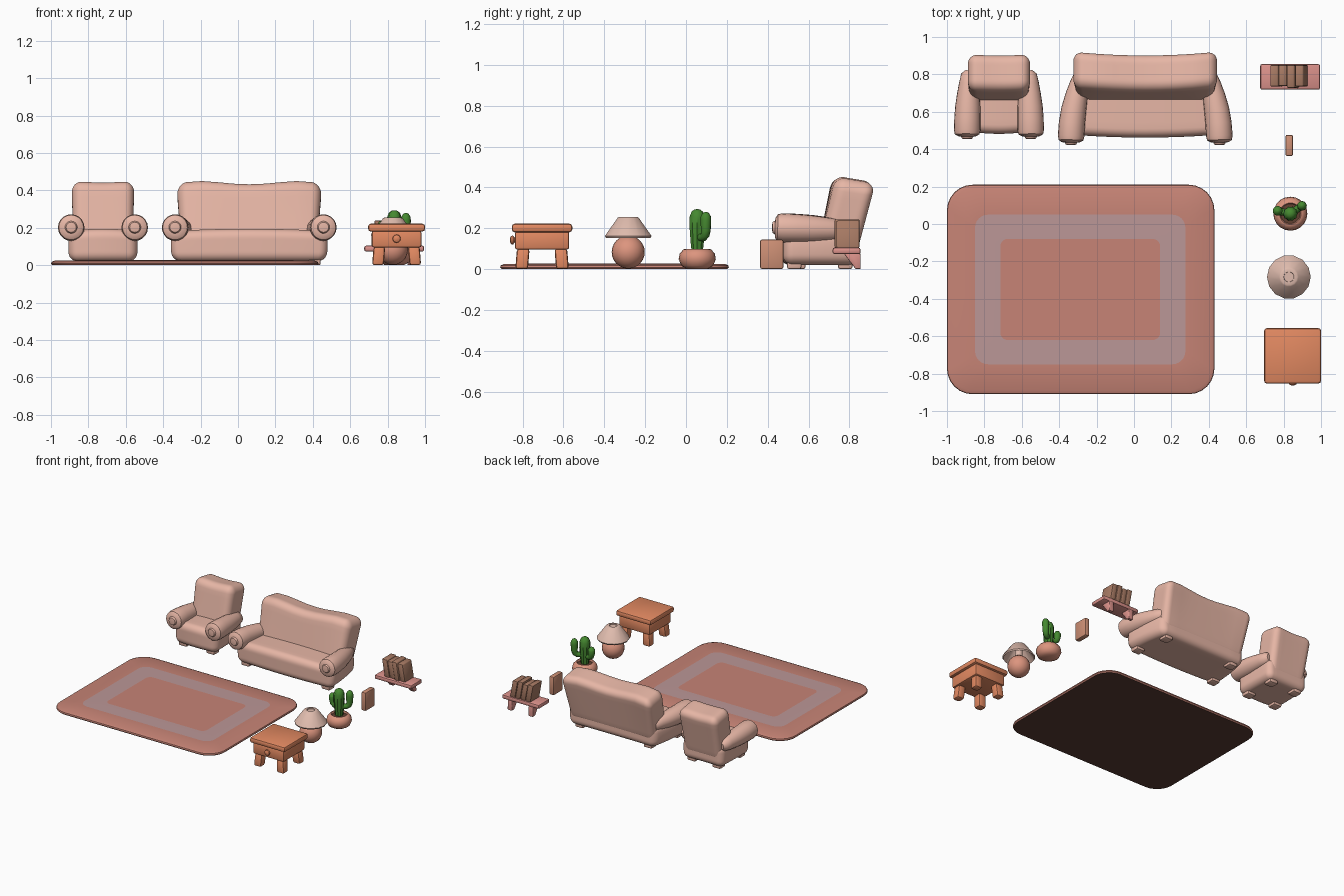
import bpy, bmesh
from math import sin, cos, pi, radians
from mathutils import Vector

if "Cube" in bpy.data.objects:
    bpy.data.objects.remove(bpy.data.objects["Cube"])


def mat(name, r, g, b):
    m = bpy.data.materials.new(name)
    m.diffuse_color = (r, g, b, 1)
    m.use_nodes = True
    m.node_tree.nodes["Principled BSDF"].inputs["Base Color"].default_value = m.diffuse_color
    return m


FABRIC = mat("fabric", .80, .47, .38)
RUG = mat("rug", .57, .23, .18)
BAND = mat("rug_band", .50, .31, .31)
UNDER = mat("rug_underside", .10, .045, .033)
WOOD = mat("orange_wood", .76, .25, .12)
CLAY = mat("clay", .72, .30, .21)
SHADE = mat("lampshade", .74, .50, .42)
GREEN = mat("cactus_green", .06, .25, .03)
SOIL = mat("soil", .12, .05, .03)
PINK = mat("pink_wood", .72, .29, .26)
BOOK = mat("book", .40, .20, .13)
BOOK2 = mat("book_light", .62, .28, .18)


def finish(name, bm, mats, angle=40):
    bmesh.ops.recalc_face_normals(bm, faces=bm.faces)
    me = bpy.data.meshes.new(name)
    bm.to_mesh(me)
    bm.free()
    for m in mats:
        me.materials.append(m)
    me.shade_smooth()
    me.set_sharp_from_angle(angle=radians(angle))
    ob = bpy.data.objects.new(name, me)
    bpy.context.collection.objects.link(ob)
    return ob


def soft_box(name, lo, hi, r, m, cuts=3, deform=None, angle=40):
    """Box with rounded edges; deform maps each point."""
    bm = bmesh.new()
    bmesh.ops.create_cube(bm, size=2)
    bmesh.ops.subdivide_edges(bm, edges=bm.edges, cuts=cuts, use_grid_fill=True)
    lo, hi = Vector(lo), Vector(hi)
    mid, half = (lo + hi) / 2, (hi - lo) / 2
    for v in bm.verts:
        q, d = Vector(), Vector()
        for i in range(3):
            t, inner = v.co[i], half[i] - r
            s = 1 if t > 0 else -1
            q[i] = inner * max(-1, min(1, t * 2))
            d[i] = s * max(0, abs(t) * 2 - 1)
        p = mid + q + d.normalized() * r
        v.co = deform(p) if deform else p
    return finish(name, bm, [m], angle)


def skin(bm, rings):
    """Bridge rings of points, returning the face strips."""
    loops = [[bm.verts.new(p) for p in ring] for ring in rings]
    n = len(loops[0])
    strips = [[bm.faces.new((a[i], a[(i + 1) % n], b[(i + 1) % n], b[i]))
               for i in range(n)] for a, b in zip(loops, loops[1:])]
    return loops, strips


def tube(name, pts, radii, ref, m, n=16):
    """Round tube along a path."""
    pts, rings = [Vector(p) for p in pts], []
    for i, p in enumerate(pts):
        t = (pts[min(i + 1, len(pts) - 1)] - pts[max(i - 1, 0)]).normalized()
        a = (Vector(ref) - t * t.dot(Vector(ref))).normalized()
        b = t.cross(a)
        rings.append([p + radii[i] * (a * cos(k * 2 * pi / n) + b * sin(k * 2 * pi / n))
                      for k in range(n)])
    bm = bmesh.new()
    loops, _ = skin(bm, rings)
    bm.faces.new(loops[0])
    bm.faces.new(loops[-1])
    return finish(name, bm, [m])


def lathe(name, profile, x, y, m, n=20, rib=0, angle=40, close=False):
    """Profile of (radius, z) turned about a vertical axis."""
    prof = profile + profile[:1] if close else profile
    bm = bmesh.new()
    skin(bm, [[(x + r * (1 - rib * (k % 2)) * cos(2 * pi * k / n),
                y + r * (1 - rib * (k % 2)) * sin(2 * pi * k / n), z)
               for k in range(n)] for r, z in prof])
    bmesh.ops.remove_doubles(bm, verts=bm.verts, dist=1e-5)
    return finish(name, bm, [m], angle)


# Rug: nested rounded rectangles with a pale band
def round_rect(x0, x1, y0, y1, r, z, n=6):
    out = []
    for k, (cx, cy) in enumerate([(x1 - r, y1 - r), (x0 + r, y1 - r),
                                  (x0 + r, y0 + r), (x1 - r, y0 + r)]):
        out += [(cx + r * cos((k + i / n) * pi / 2), cy + r * sin((k + i / n) * pi / 2), z)
                for i in range(n + 1)]
    return out


bm = bmesh.new()
loops, strips = skin(bm, [
    round_rect(-.993, .423, -.903, .203, .13, 0),
    round_rect(-1, .43, -.91, .21, .137, .008),
    round_rect(-.997, .427, -.907, .207, .134, .018),
    round_rect(-.98, .41, -.89, .19, .12, .025),
    round_rect(-.85, .275, -.75, .05, .07, .027),
    round_rect(-.715, .14, -.62, -.08, .04, .027)])
for f in strips[4]:
    f.material_index = 1
bm.faces.new(loops[-1])
bm.faces.new(loops[0]).material_index = 2
finish("rug", bm, [RUG, BAND, UNDER])


# Armchair and sofa share one builder
def couch(name, cx, base_w, back_w, arm_x, arm_in, yf, seat_y, taper, dip):
    def base_shape(p):
        u, v = (p.x - cx) / base_w, (p.y - seat_y) / (.84 - seat_y)
        h = (p.z - .02) / .165
        p.x = cx + (p.x - cx) * (1 - taper * v * v) * (.97 + .12 * h * (1 - h))
        p.y -= .018 * (1 - u * u) * (1 - v)
        p.z += .012 * h * (1 - u * u)
        return p

    def back_shape(p):
        u, h = (p.x - cx) / back_w, (p.z - .06) / .375
        y0 = p.y
        p.x = cx + (p.x - cx) * (.93 + .07 * h)
        p.y += .21 * (p.z - .1) + dip * u * u * h
        p.z += h * (dip * (3.4 * u * u - 3.6 * u ** 4 - .55) + .010 - .17 * (y0 - .69))
        return p

    soft_box(name + "_seat", (cx - base_w, seat_y, .02), (cx + base_w, .84, .183),
             .045, FABRIC, 15, base_shape, 60)
    soft_box(name + "_back", (cx - back_w, .645, .06), (cx + back_w, .84, .435),
             .05, FABRIC, 15, back_shape, 60)
    front = [(-.014, .014), (-.012, .027), (-.001, .033), (.002, .05), (.012, .066),
             (.035, .071), (.10, .070), (.17, .067), (.24, .060), (.30, .053),
             (.35, .045), (.37, .025)]
    k = (.82 - yf) / .37
    for s, side in ((-1, "left"), (1, "right")):
        pts = []
        for d, r in front:
            t = max(0, d / .37)
            pts.append((cx + s * (arm_x - arm_in * t * t),
                        yf + (d * k if d > .05 else d), .203 - .015 * t))
        tube(f"{name}_{side}_arm", pts, [r for d, r in front], (0, 0, 1), FABRIC, 20)
        for y, end in ((seat_y + .05, "front"), (.78, "rear")):
            x = cx + s * (base_w * (.97 - taper * (end == "rear")) - .06)
            soft_box(f"{name}_{end}_{side}_foot", (x - .035, y - .035, 0),
                     (x + .035, y + .035, .05), .01, FABRIC)


couch("armchair", -.722, .185, .168, .17, .015, .468, .50, .06, .006)
couch("sofa", .06, .42, .388, .397, .07, .436, .48, .12, .022)

# Side table
TX, TY = .848, -.705
soft_box("table_top", (TX - .152, TY - .148, .18), (TX + .152, TY + .148, .222), .014, WOOD)
soft_box("table_body", (TX - .133, TY - .133, .095), (TX + .133, TY + .133, .185), .012, WOOD)
for sx in (-1, 1):
    for sy in (-1, 1):
        x, y = TX + sx * .092, TY + sy * .092

        def splay(p):
            f = 1 - p.z / .1
            return Vector((p.x + sx * .008 * f, p.y + sy * .008 * f, p.z))
        soft_box("table_leg", (x - .031, y - .031, 0), (x + .031, y + .031, .1), .014, WOOD,
                 3, splay)
tube("drawer_knob", [(TX, TY - d, .142) for d in (.125, .134, .142, .152, .158)],
     [.012, .013, .022, .020, .008], (0, 0, 1), WOOD, 12)

# Lamp
LX, LY = .828, -.283
lathe("lamp_base", [(.081 * sin(pi * i / 12), .083 - .081 * cos(pi * i / 12))
                    for i in range(13)], LX, LY, CLAY, 20)
lathe("lamp_shade", [(.112, .152), (.117, .162), (.052, .252), (.044, .256), (.028, .256),
                     (.026, .246), (.044, .244), (.106, .158)],
      LX, LY, SHADE, 14, close=True)
lathe("lamp_stem", [(0, .15), (.028, .15), (.028, .25), (0, .25)], LX, LY, SHADE, 12)

# Potted cactus
PX, PY = .836, .055
lathe("cactus_pot", [(0, 0), (.05, 0), (.078, .016), (.091, .048), (.086, .075), (.068, .096),
                     (.058, .098), (.052, .085), (0, .085)], PX, PY, CLAY, 20)
lathe("cactus_soil", [(.053, .087), (0, .09)], PX, PY, SOIL, 20)
lathe("cactus_stem", [(.028, .08), (.034, .13), (.040, .21), (.039, .255), (.03, .28),
                      (.016, .291), (0, .294)], PX, PY, GREEN, 20, .12, 60)
for dx, dy, z0, z1 in ((.062, .042, .155, .28), (-.068, .015, .15, .238)):
    path = [(.2, z0), (.7, z0), (.92, z0 + .012), (1, z0 + .035), (1, (z0 + z1) / 2 + .02),
            (1, z1 - .022), (1, z1 - .006), (1, z1)]
    tube("cactus_branch", [(PX + dx * f, PY + dy * f, z) for f, z in path],
         [.018, .020, .022, .024, .026, .025, .015, .004],
         Vector((-dy, dx, 0)), GREEN, 12)

# Loose book
soft_box("loose_book", (.81, .363, 0), (.85, .477, .144), .009, BOOK2)

# Wall shelf, brackets and leaning books
soft_box("shelf_board", (.675, .718, .073), (.995, .855, .105), .010, PINK)
for x in (.745, .925):
    soft_box("shelf_bracket", (x - .02, .772, 0), (x + .02, .855, .078), .006, PINK, 3,
             lambda p: Vector((p.x, .855 - (.855 - p.y) * (.3 + .7 * p.z / .078), p.z)))
for i, (w, h, y0) in enumerate([(.044, .135, .735), (.042, .128, .738),
                                (.042, .139, .728), (.044, .133, .736)]):
    x = .752 + i * .0445
    soft_box("shelf_book", (x, y0, .104), (x + w, .85, .104 + h), .007,
             BOOK, 3,
             lambda p: Vector((p.x - .18 * (p.z - .104), p.y, p.z)))
